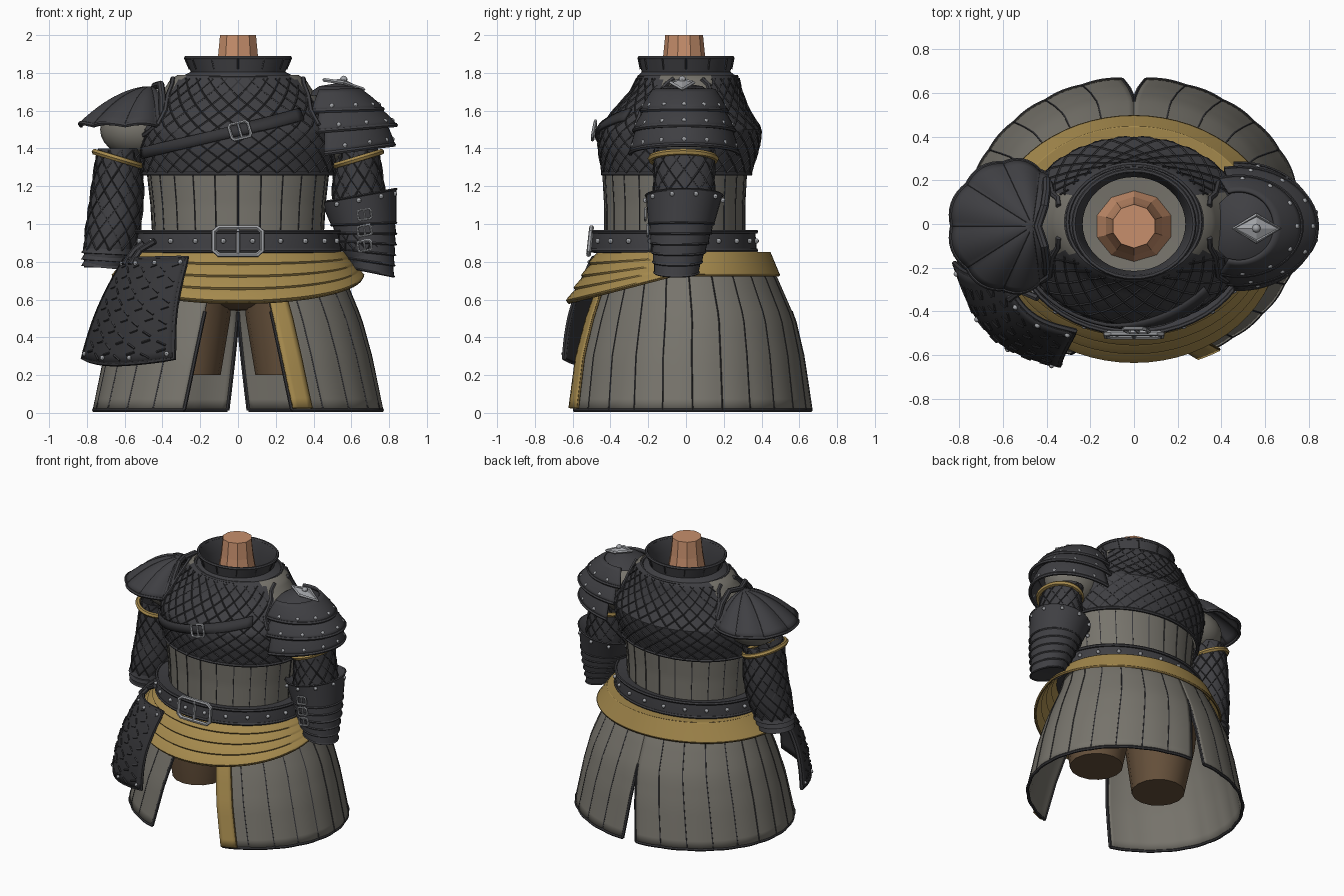
import bpy, bmesh
from math import sin, cos, pi, radians
from mathutils import Vector as V, Matrix

if "Cube" in bpy.data.objects:
    bpy.data.objects.remove(bpy.data.objects["Cube"])

def material(name, *rgb):
    m = bpy.data.materials.new(name)
    m.use_nodes = True
    m.diffuse_color = (*rgb, 1)
    m.node_tree.nodes["Principled BSDF"].inputs["Base Color"].default_value = (*rgb, 1)
    return m

LEATHER = material("charcoal leather", .05, .05, .056)
TRIM = material("dark trim", .036, .036, .04)
CLOTH = material("grey cloth", .185, .175, .15)
GOLD = material("gold cloth", .38, .255, .075)
OCHRE = material("dark gold", .17, .11, .033)
SKIN = material("skin", .57, .275, .15)
BROWN = material("brown trousers", .13, .08, .043)
STEEL = material("steel", .36, .37, .39)
smooth = []

def add(name, bm, mats, thick=0, soft=True):
    bmesh.ops.recalc_face_normals(bm, faces=bm.faces)
    me = bpy.data.meshes.new(name)
    bm.to_mesh(me)
    bm.free()
    ob = bpy.data.objects.new(name, me)
    bpy.context.collection.objects.link(ob)
    for m in mats if isinstance(mats, list) else [mats]:
        me.materials.append(m)
    if thick:
        mod = ob.modifiers.new("thickness", "SOLIDIFY")
        mod.thickness, mod.offset = thick, 0
    if soft:
        smooth.append(ob)

def grid(name, f, nu, nv, mat, thick=0, rule=None):
    """Surface from f(u, v) with u and v in 0..1."""
    bm = bmesh.new()
    vs = [[bm.verts.new(f(i / nu, j / nv)) for i in range(nu + 1)] for j in range(nv + 1)]
    for j in range(nv):
        for i in range(nu):
            fc = bm.faces.new((vs[j][i], vs[j][i + 1], vs[j + 1][i + 1], vs[j + 1][i]))
            if rule:
                fc.material_index = rule(fc.calc_center_median())
    bmesh.ops.remove_doubles(bm, verts=bm.verts, dist=1e-5)
    add(name, bm, mat, thick)

def ring(row, a, tilt=0):
    z, cx, cy, rx, ry = row
    return V((cx + rx * sin(a), cy - ry * cos(a), z + tilt * rx * sin(a)))

def rings(name, rows, mat, n=32, tilts=None, caps=False, soft=True):
    """Stacked ellipses (z, cx, cy, rx, ry) joined by quads."""
    bm = bmesh.new()
    loops = [[bm.verts.new(ring(r, 2 * pi * i / n, tilts[k] if tilts else 0)) for i in range(n)]
             for k, r in enumerate(rows)]
    for p, q in zip(loops, loops[1:]):
        for i in range(n):
            bm.faces.new((p[i], p[(i + 1) % n], q[(i + 1) % n], q[i]))
    if caps:
        bm.faces.new(loops[0])
        bm.faces.new(loops[-1])
    add(name, bm, mat, 0, soft)

class Loft:
    """Elliptical body through rows, sampled by angle (0 = front) and height."""
    def __init__(self, *rows):
        self.rows = rows

    def at(self, a, z, off=0):
        rows = self.rows
        k = next((i for i in range(len(rows) - 2) if z < rows[i + 1][0]), len(rows) - 2)
        p, q = rows[k], rows[k + 1]
        t = (z - p[0]) / (q[0] - p[0])
        _, cx, cy, rx, ry = [s + (e - s) * t for s, e in zip(p, q)]
        return ring((z, cx, cy, rx + off, ry + off), a)

    def skin(self, name, z0, z1, mat, nu=48, nv=14, rule=None):
        grid(name, lambda u, v: self.at(2 * pi * u, z0 + (z1 - z0) * v), nu, nv, mat, 0, rule)

    def lattice(self, z0, z1, n, turn, skip=lambda p: False):
        lines = []
        for s in (-1, 1):
            for k in range(n):
                run = []
                for j in range(15):
                    p = self.at(2 * pi * k / n + s * turn * j / 14, z0 + (z1 - z0) * j / 14, .002)
                    if skip(p):
                        lines.append(run)
                        run = []
                    else:
                        run.append(p)
                lines.append(run)
        return [r for r in lines if len(r) > 1]

def tubes(name, paths, r, mat, closed=False, res=0):
    cu = bpy.data.curves.new(name, "CURVE")
    cu.dimensions, cu.bevel_depth, cu.bevel_resolution, cu.use_fill_caps = "3D", r, res, True
    for path in paths:
        sp = cu.splines.new("POLY")
        sp.points.add(len(path) - 1)
        sp.use_cyclic_u = closed
        for pt, co in zip(sp.points, path):
            pt.co = (*co, 1)
    tmp = bpy.data.objects.new(name, cu)
    bm = bmesh.new()
    bm.from_mesh(tmp.to_mesh())
    bpy.data.objects.remove(tmp)
    add(name, bm, mat)

def studs(name, points, r=.013):
    bm = bmesh.new()
    for p in points:
        bmesh.ops.create_uvsphere(bm, u_segments=8, v_segments=6, radius=r, matrix=Matrix.Translation(p))
    add(name, bm, STEEL)

def ball(name, c, radii, mat):
    bm = bmesh.new()
    bmesh.ops.create_uvsphere(bm, u_segments=24, v_segments=14, radius=1,
                              matrix=Matrix.Translation(c) @ Matrix.Diagonal((*radii, 1)))
    add(name, bm, mat)

def buckle(name, c, dx, dz, r):
    c, dx, dz = V(c), V(dx), V(dz)
    frame = [c + dx * x + dz * z for x, z in ((-1, -.7), (-.8, -1), (.8, -1), (1, -.7),
                                              (1, .7), (.8, 1), (-.8, 1), (-1, .7))]
    tubes(name, [frame], r, STEEL, True, 1)
    tubes(name + "_prong", [[c - dz * .9, c + dz * .9]], r * .8, STEEL, False, 1)

# Neck, collar and legs
rings("neck", [(1.63, 0, -.01, .19, .17), (1.74, 0, -.01, .135, .135), (1.88, 0, -.01, .112, .112),
               (2, 0, -.01, .1, .1)], SKIN, 10, caps=True, soft=False)
rings("collar", [(1.77, 0, .01, .32, .275), (1.805, 0, 0, .25, .235), (1.88, 0, 0, .28, .25),
                 (1.88, 0, 0, .265, .235), (1.8, 0, 0, .235, .215), (1.65, 0, 0, .235, .215)], LEATHER, 40)
rings("collar_lining", [(1.66, 0, 0, .24, .22), (1.65, 0, 0, .1, .1)], CLOTH, 40)
tubes("collar_edges", [[ring(r, 2 * pi * i / 40) for i in range(40)] for r in
      ((1.88, 0, 0, .275, .245), (1.78, 0, .01, .305, .258))], .011, LEATHER, True, 1)
tubes("collar_seams", [[ring((1.82, 0, 0, .256, .24), k * pi / 6), ring((1.88, 0, 0, .282, .252), k * pi / 6)]
      for k in range(12)], .005, TRIM)
for s, side in ((1, "left"), (-1, "right")):
    rings(side + "_thigh", [(.2, s * .27, -.07, .178, .178), (.5, s * .27, -.05, .228, .235),
                            (.75, s * .26, -.02, .24, .26)], BROWN, 16, caps=True)
ball("pelvis", (0, -.02, .74), (.42, .34, .2), BROWN)

# Torso and quilted chest piece
torso = Loft((.93, 0, -.06, .45, .37), (1.1, 0, -.06, .46, .37), (1.28, 0, -.06, .48, .38))
torso.skin("torso", .93, 1.28, CLOTH)
tubes("torso_seams", [[torso.at(k * pi / 12, z) for z in (.95, 1.1, 1.27)] for k in range(24)], .004, TRIM)
chest = Loft((1.26, 0, -.05, .5, .39), (1.4, 0, -.04, .525, .425), (1.5, 0, -.03, .525, .43),
             (1.6, 0, -.025, .47, .36), (1.7, 0, 0, .4, .295), (1.77, 0, .01, .355, .27), (1.8, 0, .01, .3, .25))
bare = lambda p: p.z > 1.58 and abs(p.y) < .13
chest.skin("chest_piece", 1.26, 1.79, [LEATHER, CLOTH], 64, 22, lambda p: int(bare(p)))
tubes("chest_quilting", chest.lattice(1.27, 1.77, 30, 1.3, bare), .005, TRIM)
tubes("chest_hem", [[chest.at(2 * pi * i / 48, 1.265) for i in range(48)]], .011, LEATHER, True, 1)
arch = ((1.3, 1.77), (1.17, 1.74), (1.1, 1.68), (.95, 1.6), (.97, 1.53), (1.15, 1.48), (1.4, 1.46))
tubes("armhole_piping", [[chest.at(w + s * a, z, .003) for a, z in arch]
      for s, w in ((1, 0), (-1, 0), (1, pi), (-1, pi))], .014, LEATHER, False, 1)

def strap(u, v):
    a = -1.25 + 2 * u
    return chest.at(a, 1.375 + .24 * (.525 * sin(a) + .5) + .06 * (v - .5), .013)
grid("chest_strap", strap, 24, 2, TRIM, .016)
buckle("strap_buckle", (.01, -.487, 1.495), (.05, 0, .012), (-.012, .008, .04), .009)

# Sleeves with shoulder padding and gold bands
for s, side, pad in ((1, "left", .18), (-1, "right", .15)):
    arm = Loft((.76, s * .71, -.05, .105, .11), (.87, s * .68, -.045, .135, .135), (.98, s * .66, -.03, .145, .155),
               (1.15, s * .64, -.01, .14, .16), (1.36, s * .63, -.01, .12, .16), (1.48, s * .58, -.01, .14, .16))
    ball(side + "_shoulder_padding", (s * .53, -.01, 1.5), (.2, .17, pad), CLOTH)
    arm.skin(side + "_sleeve", .77, 1.4, LEATHER, 28, 14)
    tubes(side + "_sleeve_quilting", arm.lattice(.86, 1.39, 12, 2.6), .005, TRIM)
    tubes(side + "_arm_band", [[ring((1.345, s * .635, -.015, .123, .172), 2 * pi * i / 28, s * .3)
          for i in range(28)]], .017, GOLD, True, 1)

# Wrapped cuff on the right wrist
cuff = []
for k in range(3):
    z, r = .875 - .037 * k, .138 - .01 * k
    cuff += [(z, -.68 - .01 * k, -.045, r - .006, r - .006), (z - .034, -.69 - .01 * k, -.045, r + .003, r + .003)]
rings("right_cuff", cuff + [(.77, -.71, -.05, .001, .001)], LEATHER, 28, [0, -.05, -.05, -.07, -.07, -.09, -.09])

# Banded bracer on the left forearm
levels = (1.15, 1.0, .95, .9, .85, .8, .745)
widths = (.2, .165, .155, .145, .132, .12, .108)
bands, tilts = [], []
for k in range(6):
    for e in (0, 1):
        w, t = widths[k + e], (1.15 - levels[k + e]) / .4
        bands.append((levels[k + e], .64 + .07 * t, -.01 - .04 * t, w + (.008 if e else 0), w + (.01 if e else .003)))
        tilts.append(.18 - .38 * t)
rings("left_bracer", [(1.1, .64, -.01, .13, .14)] + bands + [(.75, .71, -.05, .001, .001)],
      LEATHER, 32, [.18] + tilts + [-.2])
tubes("bracer_edges", [[ring(bands[k], 2 * pi * i / 32, tilts[k]) for i in range(32)]
      for k in (0, 1, 3, 5, 7, 9, 11)], .006, LEATHER, True)
studs("bracer_studs", [ring((1.125, .64, -.01, .2, .205), k * pi / 5, .18) for k in range(10)])
for k, z in enumerate((1.05, .965, .885)):
    buckle("bracer_buckle_%d" % (k + 1), (.67, -.215 + .012 * k, z), (.035, 0, .006), (-.004, 0, .026), .007)

# Fluted fan pauldron on the right shoulder
def fan(u, v):
    t = radians(130) * (2 * u - 1)
    flute = abs(sin(8 * pi * u))
    r = v * (.365 - .095 * (t / (pi / 2)) ** 2 + .015 * flute)
    return V((-.465 - r * cos(t), -.01 + r * sin(t), 1.722 - .2 * v ** 1.8 + .012 * v * flute))
grid("right_pauldron", fan, 64, 12, LEATHER, .014)
tubes("right_pauldron_ribs", [[fan(k / 8, j / 12) for j in range(1, 13)] for k in range(9)], .009, TRIM)
tubes("right_pauldron_rim", [[fan(i / 64, 1) for i in range(65)]], .012, LEATHER, False, 1)
tubes("right_pauldron_roll", [[(-.4, .2, 1.57), (-.4, .15, 1.67), (-.41, .08, 1.74), (-.44, -.01, 1.73),
      (-.41, -.1, 1.74), (-.4, -.17, 1.67), (-.4, -.22, 1.57)]], .02, LEATHER, False, 2)

# Layered pauldron on the left shoulder
rings("left_pauldron_cap", [(1.745, .52, -.015, .001, .001), (1.73, .52, -.015, .09, .1),
                            (1.68, .52, -.015, .165, .175)], LEATHER, 28)
tiers = ((1.71, .16, .16, 1.6, .285, .225, .03), (1.61, .24, .2, 1.495, .355, .265, .08),
         (1.51, .29, .245, 1.375, .345, .285, .13))
def plate(k):
    z0, x0, y0, z1, x1, y1, tilt = tiers[k]
    def f(u, v):
        b = v + .07 * sin(pi * v)
        return ring((z0 + (z1 - z0) * v, .48, -.01, x0 + (x1 - x0) * b, y0 + (y1 - y0) * b),
                    pi / 2 + radians(108 - 7 * k) * (2 * u - 1), tilt)
    return f
for k in range(3):
    f = plate(k)
    grid("left_pauldron_plate_%d" % (k + 1), f, 32, 5, LEATHER, .014)
    tubes("left_pauldron_rim_%d" % (k + 1), [[f(i / 32, 1) for i in range(33)]], .012, LEATHER, False, 1)
    studs("left_pauldron_studs_%d" % (k + 1), [f(.1 + i * .8 / 6, .78) for i in range(7)], .014)
bm = bmesh.new()
peak = bm.verts.new((.56, -.02, 1.768))
star = [bm.verts.new(p) for p in ((.455, -.02, 1.763), (.56, -.08, 1.748), (.665, -.02, 1.712), (.56, .04, 1.748))]
for i in range(4):
    bm.faces.new((star[i], star[(i + 1) % 4], peak))
tubes("diamond_frame", [[p.co.copy() for p in star]], .01, STEEL, True)
add("diamond_badge", bm, STEEL, 0, False)
studs("diamond_stud", [(.56, -.02, 1.765)], .02)

# Belt
rings("belt", [(.95, 0, -.06, .44, .36), (.965, 0, -.065, .53, .43), (.91, 0, -.065, .54, .437),
               (.85, 0, -.065, .545, .44), (.84, 0, -.06, .46, .38)], LEATHER, 48)
tubes("belt_edges", [[ring((z, 0, -.065, .54, .437), 2 * pi * i / 48) for i in range(48)]
      for z in (.96, .86)], .011, LEATHER, True, 1)
studs("belt_studs", [ring((.91, 0, -.065, .545, .442), (k + .5) * pi / 11) for k in range(22)], .014)
buckle("belt_buckle", (0, -.508, .91), (.128, 0, 0), (0, .008, .072), .013)

# Draped sash, low at the front
def sash(u, v):
    a = 2 * pi * u
    front = max(0, cos(a))
    fold = .018 * front * (v * 4 % 1)
    low = .73 - .145 * front
    return ring((.85 + (low - .85) * v, 0, -.01 - .055 * v, .56 + .1 * v + fold, .45 + .105 * v + fold), a)
grid("sash", sash, 64, 24, GOLD, .015)
rings("sash_waist", [(.845, 0, -.05, .47, .38), (.852, 0, -.01, .562, .452)], GOLD, 64)
tubes("sash_folds", [[sash(i / 64, v) for i in range(-15, 16)] for v in (.25, .5, .75)], .006, OCHRE)
tubes("sash_hem", [[sash(i / 64, 1) for i in range(64)]], .009, OCHRE, True)

# Split skirt of pleated panels
skirt = Loft((.01, 0, .012, .76, .65), (.3, 0, .017, .7, .6), (.5, 0, .025, .645, .545),
             (.73, 0, .02, .55, .45), (.86, 0, -.02, .5, .4))
def panel(s, lift=0):
    def f(u, v):
        z = .015 + .81 * v
        a0, a1 = .39 - .2 * z, pi - .075 * max(0, 1 - z / .52)
        return skirt.at(s * (a0 + (a1 - a0) * u), z, .005 * abs(sin(11 * pi * u)) * (1 - v) + lift)
    return f
for s, side in ((1, "left"), (-1, "right")):
    f, outer = panel(s), panel(s, .006)
    grid(side + "_skirt", f, 66, 14, CLOTH, .014)
    tubes(side + "_skirt_seams", [[outer(k / 11, j / 14) for j in range(15)] for k in range(1, 11)], .005, TRIM)
    tubes(side + "_skirt_border", [[f(e, j / 14) for j in range(10)] for e in (0, 1)]
          + [[f(i / 66, 0) for i in range(67)]], .011, TRIM, False, 1)
def ribbon(u, v):
    z = .025 + .63 * v
    return skirt.at(.385 - .2 * z + (.14 + .02 * v) * u, z, .028)
grid("sash_tail", ribbon, 4, 12, GOLD, .016)
tubes("sash_tail_edge", [[ribbon(1, j / 12) for j in range(13)]], .007, OCHRE)

# Scaled hip guard hanging from the belt
corners = [V(p) for p in ((-.6, -.22, .81), (-.27, -.49, .82), (-.82, -.18, .29), (-.34, -.645, .29))]
def guard(u, v):
    top, low = corners[0].lerp(corners[1], u), corners[2].lerp(corners[3], u)
    return (top.lerp(low, v) + V((-.07, -.09, -.03 * v)) * sin(pi * u) * (.6 + .4 * v)
            + V((-.025, -.035, 0)) * sin(pi * v))
grid("hip_guard", guard, 16, 12, TRIM, .025)
rim = [guard(i / 12, 0) for i in range(12)] + [guard(1, i / 12) for i in range(12)]
rim += [guard(1 - i / 12, 1) for i in range(12)] + [guard(0, 1 - i / 12) for i in range(12)]
tubes("hip_guard_rim", [rim], .014, TRIM, True, 1)
out = V((-.01, -.012, 0))
tubes("hip_guard_scales", [[guard(.1 + i * .13, .08 + j * .105) + out,
      guard(.17 + i * .13, .1 + j * .105 + (.03 if (i + j) % 2 else -.04)) + out]
      for i in range(7) for j in range(9)], .006, TRIM)
studs("hip_guard_studs", [guard(u, v) + out for u in (.04, .35, .65, .96) for v in (.04, .95)])
tubes("hip_guard_straps", [[guard(u, .05) + out, guard(u, 0) + V((.03, .02, .05)), q]
      for u, q in ((.25, V((-.44, -.34, .91))), (.1, V((-.5, -.25, .9))))], .016, LEATHER, False, 1)

# Shading
bpy.ops.object.select_all(action="DESELECT")
for ob in smooth:
    ob.select_set(True)
bpy.context.view_layer.objects.active = smooth[0]
bpy.ops.object.shade_smooth_by_angle(angle=radians(35))
